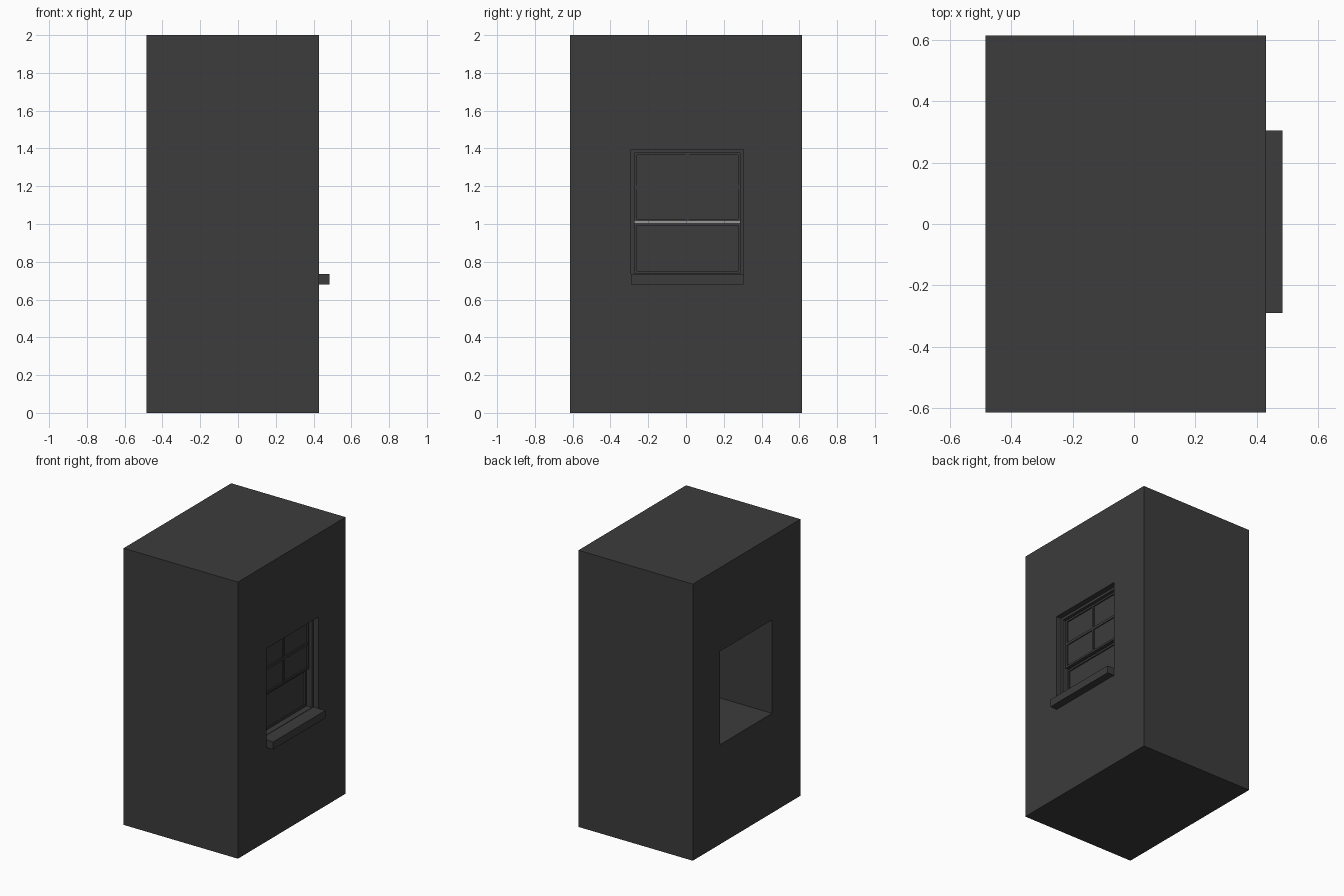
import bpy
import bmesh
from mathutils import Vector

if "Cube" in bpy.data.objects:
    bpy.data.objects.remove(bpy.data.objects["Cube"])

grey = bpy.data.materials.new("dark_grey")
grey.use_nodes = True
grey.diffuse_color = (0.045, 0.045, 0.045, 1)
grey.node_tree.nodes["Principled BSDF"].inputs["Base Color"].default_value = grey.diffuse_color

# Wall extents and opening
INNER, OUTER, HALF = -0.485, 0.43, 0.615
Y0, Y1, Z0, Z1 = -0.29, 0.305, 0.72, 1.395


def finish(name, bm):
    bmesh.ops.recalc_face_normals(bm, faces=bm.faces)
    mesh = bpy.data.meshes.new(name)
    bm.to_mesh(mesh)
    bm.free()
    mesh.materials.append(grey)
    obj = bpy.data.objects.new(name, mesh)
    bpy.context.collection.objects.link(obj)
    return obj


def box(name, x, y, z):
    """Box from three (low, high) ranges."""
    bm = bmesh.new()
    bmesh.ops.create_cube(bm, size=1)
    for v in bm.verts:
        v.co = Vector([lo + (c + 0.5) * (hi - lo) for c, (lo, hi) in zip(v.co, (x, y, z))])
    return finish(name, bm)


def ring(name, x, y, z, width):
    """Rectangular frame with mitred corners, facing along x."""
    bm = bmesh.new()
    loops = []
    for xx, w in ((x[0], 0), (x[1], 0), (x[1], width), (x[0], width)):
        a, b, c, d = y[0] + w, y[1] - w, z[0] + w, z[1] - w
        loops.append([bm.verts.new((xx, p, q)) for p, q in ((a, c), (b, c), (b, d), (a, d))])
    for i in range(4):
        p, q = loops[i], loops[(i + 1) % 4]
        for j in range(4):
            k = (j + 1) % 4
            bm.faces.new((p[j], p[k], q[k], q[j]))
    return finish(name, bm)


# Thick wall block with an opening right through it
wall = ring("wall", (INNER, OUTER), (Y0, Y1), (Z0, Z1), 0)
bpy.data.objects.remove(wall)
bm = bmesh.new()
loops = []
for x, (a, b, c, d) in ((INNER, (-HALF, HALF, 0, 2)), (OUTER, (-HALF, HALF, 0, 2)),
                        (OUTER, (Y0, Y1, Z0, Z1)), (INNER, (Y0, Y1, Z0, Z1))):
    loops.append([bm.verts.new((x, p, q)) for p, q in ((a, c), (b, c), (b, d), (a, d))])
for i in range(4):
    p, q = loops[i], loops[(i + 1) % 4]
    for j in range(4):
        k = (j + 1) % 4
        bm.faces.new((p[j], p[k], q[k], q[j]))
finish("wall", bm)

# Projecting sill
box("sill", (0.33, 0.485), (Y0, Y1), (0.68, 0.735))

# Fixed frame lining the opening
ring("window_frame", (0.32, 0.39), (Y0, Y1), (Z0, Z1), 0.018)

# Sashes: the upper one sits outside the lower one, with a slit between them
SY = (Y0 + 0.017, Y1 - 0.017)
sashes = {"upper": (0.355, (1.013, Z1 - 0.017)), "lower": (0.335, (Z0 + 0.017, 1.007))}
for name, (x, z) in sashes.items():
    ring(name + "_sash", (x - 0.012, x + 0.012), SY, z, 0.014)
    box(name + "_glass", (x - 0.003, x + 0.003), (SY[0] + 0.01, SY[1] - 0.01),
        (z[0] + 0.01, z[1] - 0.01))

# Glazing bars dividing the upper sash into four panes
ux, uz = sashes["upper"]
mid_y, mid_z = sum(SY) / 2, sum(uz) / 2
bar_x = (ux - 0.01, ux + 0.01)
box("vertical_glazing_bar", bar_x, (mid_y - 0.009, mid_y + 0.009), (uz[0] + 0.01, uz[1] - 0.01))
box("horizontal_glazing_bar", bar_x, (SY[0] + 0.01, SY[1] - 0.01), (mid_z - 0.009, mid_z + 0.009))
